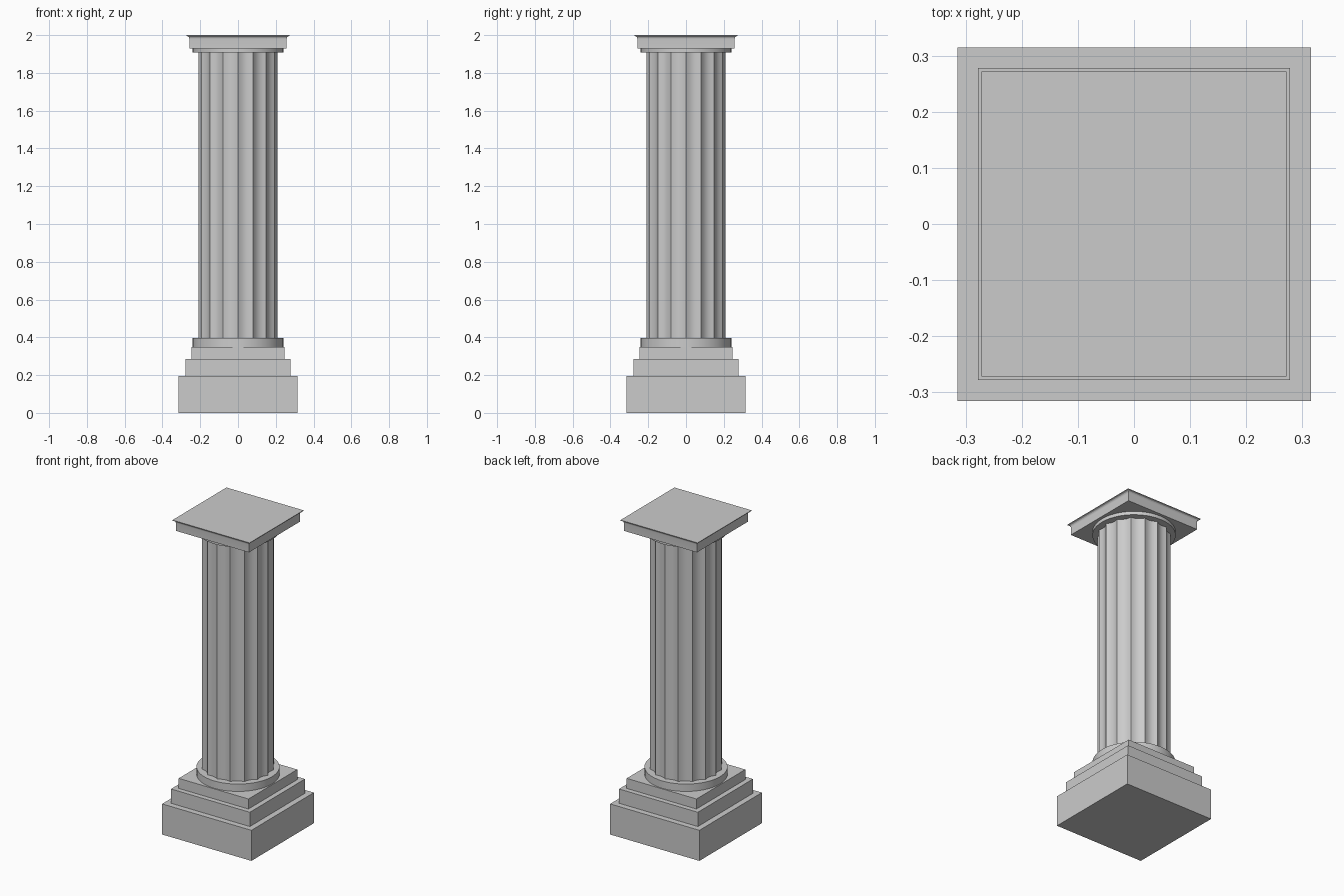
import bpy, bmesh
from math import cos, sin, pi, sqrt, radians

if "Cube" in bpy.data.objects:
    bpy.data.objects.remove(bpy.data.objects["Cube"])


def loft(name, rings, smooth=False):
    """Skin a stack of equal-length point rings and cap both ends."""
    bm = bmesh.new()
    loops = [[bm.verts.new(p) for p in ring] for ring in rings]
    n = len(loops[0])
    for a, b in zip(loops, loops[1:]):
        for i in range(n):
            j = (i + 1) % n
            bm.faces.new((a[i], a[j], b[j], b[i]))
    bm.faces.new(loops[0][::-1])
    bm.faces.new(loops[-1])
    mesh = bpy.data.meshes.new(name)
    bm.to_mesh(mesh)
    bm.free()
    ob = bpy.data.objects.new(name, mesh)
    bpy.context.collection.objects.link(ob)
    if smooth:
        bpy.ops.object.select_all(action='DESELECT')
        ob.select_set(True)
        bpy.context.view_layer.objects.active = ob
        bpy.ops.object.shade_smooth_by_angle(angle=radians(30))
    return ob


def square(h, z):
    return [(-h, -h, z), (h, -h, z), (h, h, z), (-h, h, z)]


def circle(r, z, n=48):
    return [(r * cos(2 * pi * i / n), r * sin(2 * pi * i / n), z) for i in range(n)]


def fluted(r, depth, z, flutes=16, seg=6):
    """Circle with shallow concave flutes meeting at sharp ridges."""
    pts = []
    for i in range(flutes * seg):
        t = (i % seg) / seg
        rr = r - depth * 4 * t * (1 - t)
        a = 2 * pi * i / (flutes * seg)
        pts.append((rr * cos(a), rr * sin(a), z))
    return pts


# Stepped square plinth
for name, h, z0, z1 in (("plinth", 0.315, 0, 0.195),
                        ("middle_step", 0.278, 0.195, 0.286),
                        ("upper_step", 0.246, 0.286, 0.35)):
    loft(name, [square(h, z0), square(h, z1)])

# Round collars below and above the shaft
loft("base_ring", [circle(0.24, 0.35), circle(0.24, 0.397)], True)
loft("neck_ring", [circle(0.24, 1.908), circle(0.24, 1.93)], True)

# Fluted shaft
loft("shaft", [fluted(0.21, 0.015, 0.397), fluted(0.21, 0.015, 1.908)], True)

# Square capital with a concave flare under its top edge
flare = [(0.258 + 0.014 * (1 - sqrt(1 - (k / 4) ** 2)), 1.98 + 0.016 * k / 4)
         for k in range(5)]
profile = [(0.258, 1.93)] + flare + [(0.272, 2.0)]
loft("capital", [square(h, z) for h, z in profile], True)
